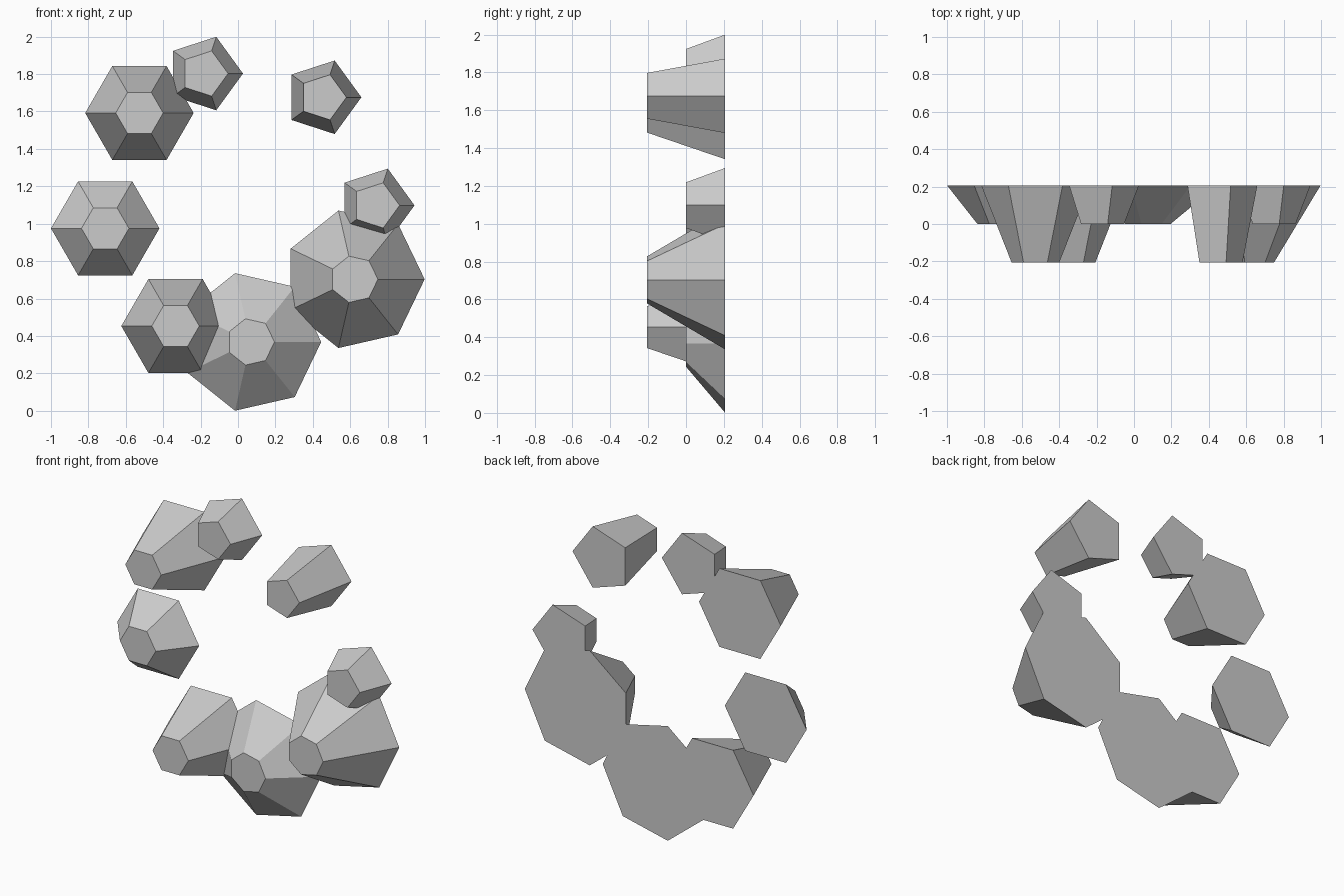
import bpy, bmesh
from math import sin, cos, tau

if "Cube" in bpy.data.objects:
    bpy.data.objects.remove(bpy.data.objects["Cube"])

BACK = 0.207       # shared flat back plane
TIP_RADIUS = 0.127
SHORT, LONG = 0.0, -0.207   # y of the front face


def stud(name, sides, radius, x, z, front):
    """Tapered polygonal stud pointing to -y, one corner towards +x."""
    bm = bmesh.new()
    rings = []
    for r, y in ((radius, BACK), (TIP_RADIUS, front)):
        rings.append([bm.verts.new((x + r * cos(tau * i / sides), y,
                                    z + r * sin(tau * i / sides)))
                      for i in range(sides)])
    base, tip = rings
    bm.faces.new(base)
    bm.faces.new(tip)
    for i in range(sides):
        j = (i + 1) % sides
        bm.faces.new((base[i], base[j], tip[j], tip[i]))
    bmesh.ops.recalc_face_normals(bm, faces=bm.faces[:])
    mesh = bpy.data.meshes.new(name)
    bm.to_mesh(mesh)
    bm.free()
    bpy.context.collection.objects.link(bpy.data.objects.new(name, mesh))


# shape name, side count, base radius, placements (x, z, front y)
groups = (
    ("pentagon_stud", 5, 0.2066, ((0.453, 1.676, LONG), (0.737, 1.098, SHORT),
                                  (-0.18, 1.803, SHORT))),
    ("hexagon_stud", 6, 0.29, ((-0.71, 0.975, SHORT), (-0.527, 1.592, LONG),
                               (-0.334, 0.453, LONG))),
    ("heptagon_stud", 7, 0.377, ((0.068, 0.368, SHORT), (0.621, 0.703, LONG))),
)
for name, sides, radius, spots in groups:
    for n, (x, z, front) in enumerate(spots, 1):
        stud(f"{name}_{n}", sides, radius, x, z, front)
